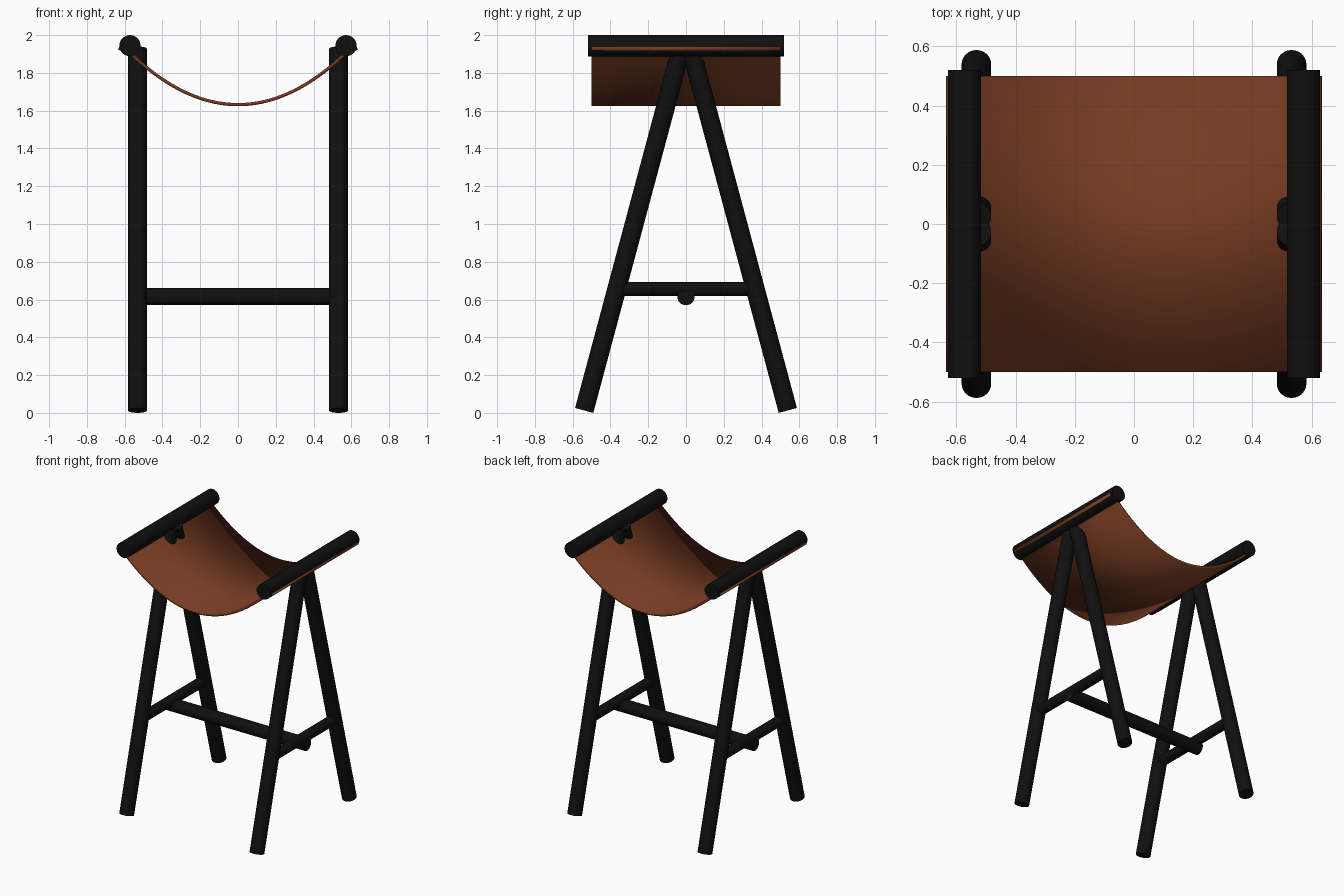
import bpy, math
from mathutils import Vector

cube = bpy.data.objects.get("Cube")
if cube:
    bpy.data.objects.remove(cube, do_unlink=True)


def material(name, rgb):
    mat = bpy.data.materials.new(name)
    mat.use_nodes = True
    colour = (*rgb, 1)
    mat.diffuse_color = colour
    bsdf = mat.node_tree.nodes["Principled BSDF"]
    bsdf.inputs["Base Color"].default_value = colour
    bsdf.inputs["Roughness"].default_value = 0.6
    return mat


black = material("black wood", (0.005, 0.005, 0.005))
brown = material("brown leather", (0.185, 0.045, 0.016))


def smooth(obj):
    bpy.ops.object.select_all(action="DESELECT")
    obj.select_set(True)
    bpy.context.view_layer.objects.active = obj
    bpy.ops.object.shade_smooth_by_angle(angle=math.radians(35))


def rod(name, start, end, radius):
    """Round bar running from start to end."""
    a, b = Vector(start), Vector(end)
    bpy.ops.mesh.primitive_cylinder_add(
        vertices=32, radius=radius, depth=(b - a).length, location=(a + b) / 2)
    obj = bpy.context.object
    obj.name = name
    obj.rotation_euler = (b - a).to_track_quat("Z", "Y").to_euler()
    obj.data.materials.append(black)
    smooth(obj)


# Two A-shaped side frames, each with a crossbar and a top rail
leg_x, leg_r = 0.532, 0.05
for side, sx in (("left", 1), ("right", -1)):
    x = sx * leg_x
    for end, sy in (("front", -1), ("back", 1)):
        rod(f"{end}_{side}_leg", (x, sy * 0.539, 0.013),
            (x, sy * 0.026, 1.927), leg_r)
    rod(f"{side}_crossbar", (x, -0.36, 0.657), (x, 0.36, 0.657), 0.037)
    rail_x = sx * 0.572
    rod(f"{side}_top_rail", (rail_x, -0.52, 1.944), (rail_x, 0.52, 1.944), 0.056)

# Long stretcher tying the frames together
rod("stretcher", (-0.565, 0, 0.616), (0.565, 0, 0.616), 0.046)

# Leather sling: sagging curve whose ends flatten out through the rails
steps = 32
sag = [(0.56 * i / steps, 1.632 + 0.838 * (0.56 * i / steps) ** 2)
       for i in range(steps + 1)]
sag += [(0.595, 1.916), (0.632, 1.931)]
profile = [(-x, z) for x, z in reversed(sag[1:])] + sag
verts = [(x, y, z) for x, z in profile for y in (-0.5, 0.5)]
faces = [(2 * i, 2 * i + 2, 2 * i + 3, 2 * i + 1) for i in range(len(profile) - 1)]
mesh = bpy.data.meshes.new("leather_seat")
mesh.from_pydata(verts, [], faces)
mesh.materials.append(brown)
seat = bpy.data.objects.new("leather_seat", mesh)
bpy.context.collection.objects.link(seat)
smooth(seat)
thickness = seat.modifiers.new("thickness", "SOLIDIFY")
thickness.thickness = 0.017
thickness.offset = 0
